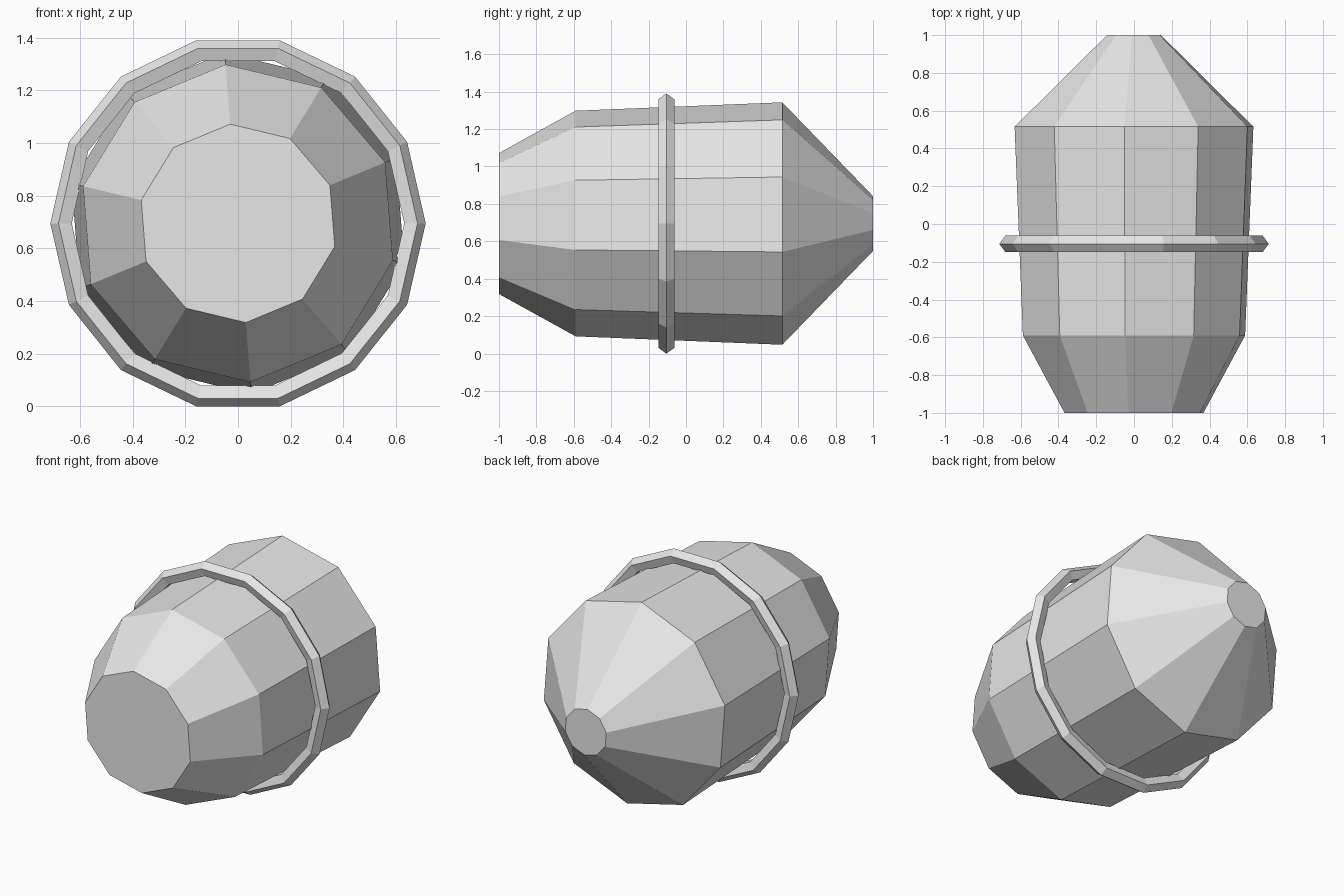
import bpy
import bmesh
from math import cos, sin, pi, radians

cube = bpy.data.objects.get("Cube")
if cube:
    bpy.data.objects.remove(cube, do_unlink=True)

CENTRE_Z = 0.695

grey = bpy.data.materials.new("light grey")
grey.use_nodes = True
grey.diffuse_color = (0.8, 0.8, 0.8, 1)
grey.node_tree.nodes["Principled BSDF"].inputs["Base Color"].default_value = (0.8, 0.8, 0.8, 1)


def lathe(name, profile, sides, turn=0.0, closed=False):
    """Sweep (radius, y) points around the y axis, capped or closed into a ring."""
    bm = bmesh.new()
    loops = []
    for radius, y in profile:
        angles = [turn + 2 * pi * i / sides for i in range(sides)]
        loops.append([bm.verts.new((radius * cos(a), y, radius * sin(a))) for a in angles])
    pairs = list(zip(loops, loops[1:]))
    if closed:
        pairs.append((loops[-1], loops[0]))
    else:
        bm.faces.new(loops[0])
        bm.faces.new(loops[-1])
    for a, b in pairs:
        for i in range(sides):
            j = (i + 1) % sides
            bm.faces.new((a[i], a[j], b[j], b[i]))
    bmesh.ops.recalc_face_normals(bm, faces=bm.faces)
    mesh = bpy.data.meshes.new(name)
    bm.to_mesh(mesh)
    bm.free()
    mesh.materials.append(grey)
    obj = bpy.data.objects.new(name, mesh)
    obj.location.z = CENTRE_Z
    bpy.context.collection.objects.link(obj)
    return obj


# Ten-sided body: blunt front, widening barrel, tapered tail
lathe("body", [(0.378, -1.0), (0.605, -0.59), (0.65, 0.515), (0.147, 1.0)],
      10, turn=radians(94.5))

# Fourteen-sided band with a five-sided cross-section
tube = [(0.668 + 0.045 * cos(2 * pi * k / 5), -0.105 + 0.045 * sin(2 * pi * k / 5))
        for k in range(5)]
lathe("band", tube, 14, closed=True)
